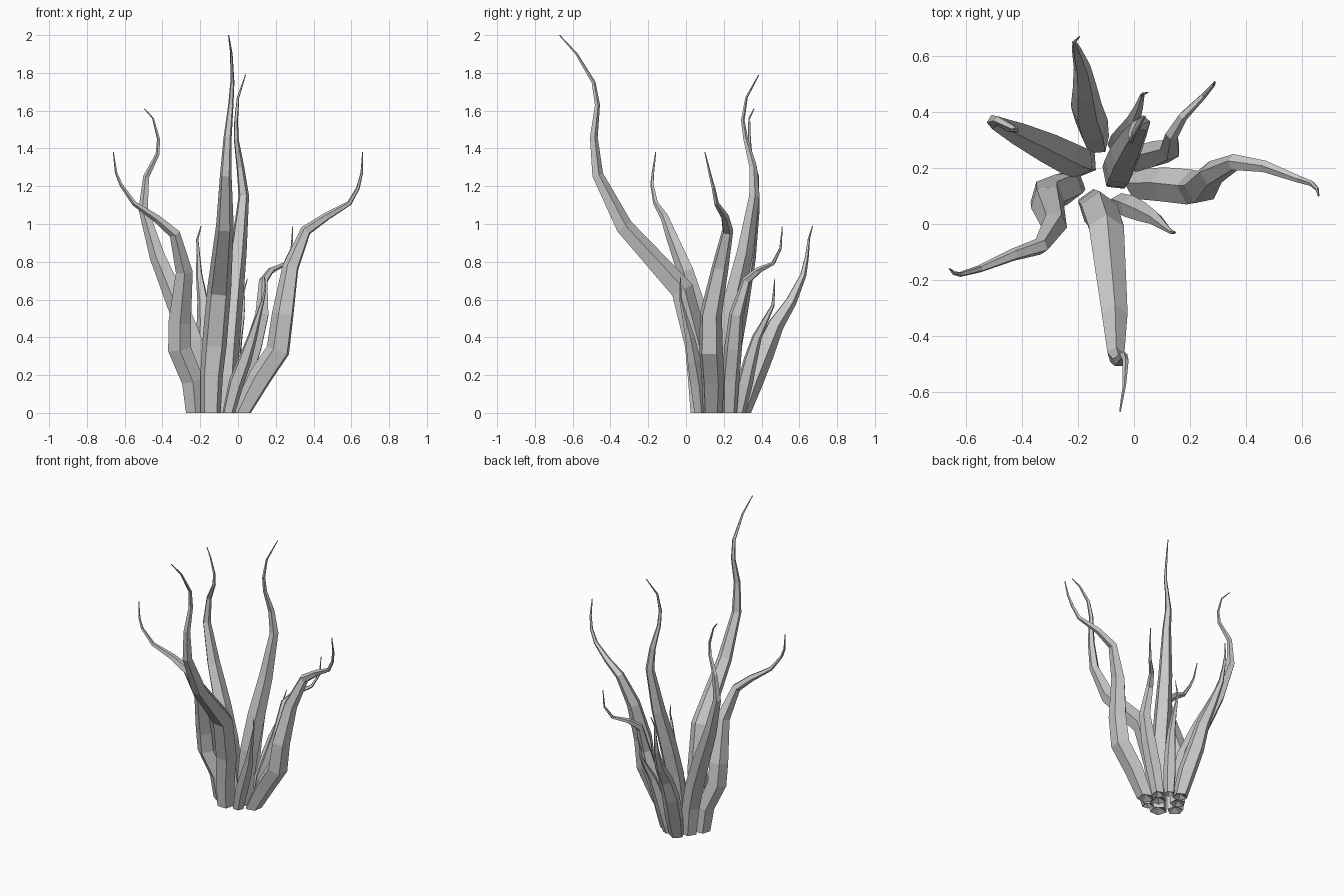
import bpy, bmesh, math
from mathutils import Vector

SIDES = 5
# shared taper: (fraction of length, radius)
TAPER = [(0, .056), (.17, .069), (.32, .066), (.5, .049), (.62, .034), (.8, .015), (1, .003)]


def radius(t):
    for (a, ra), (b, rb) in zip(TAPER, TAPER[1:]):
        if t <= b:
            return ra + (rb - ra) * (t - a) / (b - a)
    return TAPER[-1][1]


def tentacle(name, path, scale=1.0, turn=0.0):
    """Sweep a tapering polygon along a path, with flat faces."""
    pts = [Vector(p) for p in path]
    dist = [0.0]
    for a, b in zip(pts, pts[1:]):
        dist.append(dist[-1] + (b - a).length)
    bm = bmesh.new()
    rings = []
    tangent = Vector((0, 0, 1))
    side = Vector((math.cos(turn), math.sin(turn), 0))
    for i, p in enumerate(pts):
        if i:
            ahead = (pts[min(i + 1, len(pts) - 1)] - p).normalized()
            new = ((p - pts[i - 1]).normalized() + ahead).normalized()
            side = tangent.rotation_difference(new) @ side
            tangent = new
        other = tangent.cross(side)
        r = radius(dist[i] / dist[-1]) * scale
        rings.append([bm.verts.new(p + r * (math.cos(k * math.tau / SIDES) * side
                                            + math.sin(k * math.tau / SIDES) * other))
                      for k in range(SIDES)])
    for lo, hi in zip(rings, rings[1:]):
        for k in range(SIDES):
            n = (k + 1) % SIDES
            bm.faces.new((lo[k], lo[n], hi[n], hi[k]))
    # slightly recessed base, closed tip
    hub = bm.verts.new(pts[0] + Vector((0, 0, .025)))
    for k in range(SIDES):
        bm.faces.new((rings[0][(k + 1) % SIDES], rings[0][k], hub))
    bm.faces.new(rings[-1])
    mesh = bpy.data.meshes.new(name)
    bm.to_mesh(mesh)
    bm.free()
    bpy.context.collection.objects.link(bpy.data.objects.new(name, mesh))


# Large tentacles
tentacle("front_tentacle", [
    (-.145, .07, 0), (-.14, .06, .2), (-.125, .05, .36), (-.10, -.025, .65), (-.07, -.33, .985),
    (-.065, -.47, 1.26), (-.055, -.49, 1.46), (-.038, -.47, 1.63), (-.03, -.49, 1.75),
    (-.035, -.58, 1.9), (-.05, -.67, 2.0)], 1.0, .31)
tentacle("right_tentacle", [
    (.02, .14, 0), (.115, .14, .18), (.215, .13, .33), (.24, .13, .52), (.28, .18, .77),
    (.36, .22, .965), (.47, .205, 1.04), (.59, .16, 1.11), (.635, .145, 1.19),
    (.655, .125, 1.27), (.66, .10, 1.38)], .98, .5)
tentacle("left_tentacle", [
    (-.225, .14, 0), (-.24, .13, .17), (-.31, .10, .34), (-.31, .08, .48), (-.285, 0, .75),
    (-.335, -.08, .95), (-.43, -.11, 1.03), (-.55, -.16, 1.11), (-.62, -.18, 1.21),
    (-.645, -.175, 1.27), (-.66, -.16, 1.38)], .95, -.3)
tentacle("back_left_tentacle", [
    (-.18, .22, 0), (-.20, .225, .2), (-.24, .24, .37), (-.32, .28, .58), (-.425, .33, .83),
    (-.50, .365, 1.08), (-.485, .37, 1.25), (-.425, .34, 1.37), (-.42, .335, 1.45),
    (-.45, .335, 1.56), (-.495, .36, 1.61)], .92, .7)
tentacle("centre_tentacle", [
    (-.06, .17, 0), (-.06, .18, .2), (-.05, .20, .37), (-.03, .25, .6), (.0, .31, .85),
    (.03, .36, 1.15), (.012, .355, 1.3), (-.01, .315, 1.45), (-.01, .30, 1.55),
    (0, .32, 1.67), (.04, .385, 1.79)], .9, .2)

# Medium tentacles
tentacle("back_tentacle", [
    (-.135, .295, 0), (-.15, .35, .17), (-.17, .41, .32), (-.175, .475, .47), (-.185, .555, .59),
    (-.205, .62, .73), (-.21, .64, .83), (-.215, .65, .92), (-.195, .67, .99)], .88, .4)
tentacle("back_right_tentacle", [
    (-.01, .23, 0), (.03, .235, .18), (.085, .25, .35), (.13, .265, .52), (.135, .32, .70),
    (.175, .385, .755), (.25, .46, .79), (.285, .50, .87), (.29, .51, .99)], .74, .6)

# Small tentacles
tentacle("small_front_tentacle", [
    (-.05, .075, 0), (-.01, .06, .16), (.035, .04, .28), (.075, .02, .4), (.11, -.01, .52),
    (.135, -.03, .61), (.145, -.03, .66), (.14, -.03, .72)], .63, .2)
tentacle("small_back_tentacle", [
    (-.06, .28, 0), (-.04, .31, .15), (-.02, .34, .28), (.0, .375, .4), (.02, .425, .5),
    (.03, .46, .57), (.03, .465, .64), (.05, .47, .71)], .63, .5)
